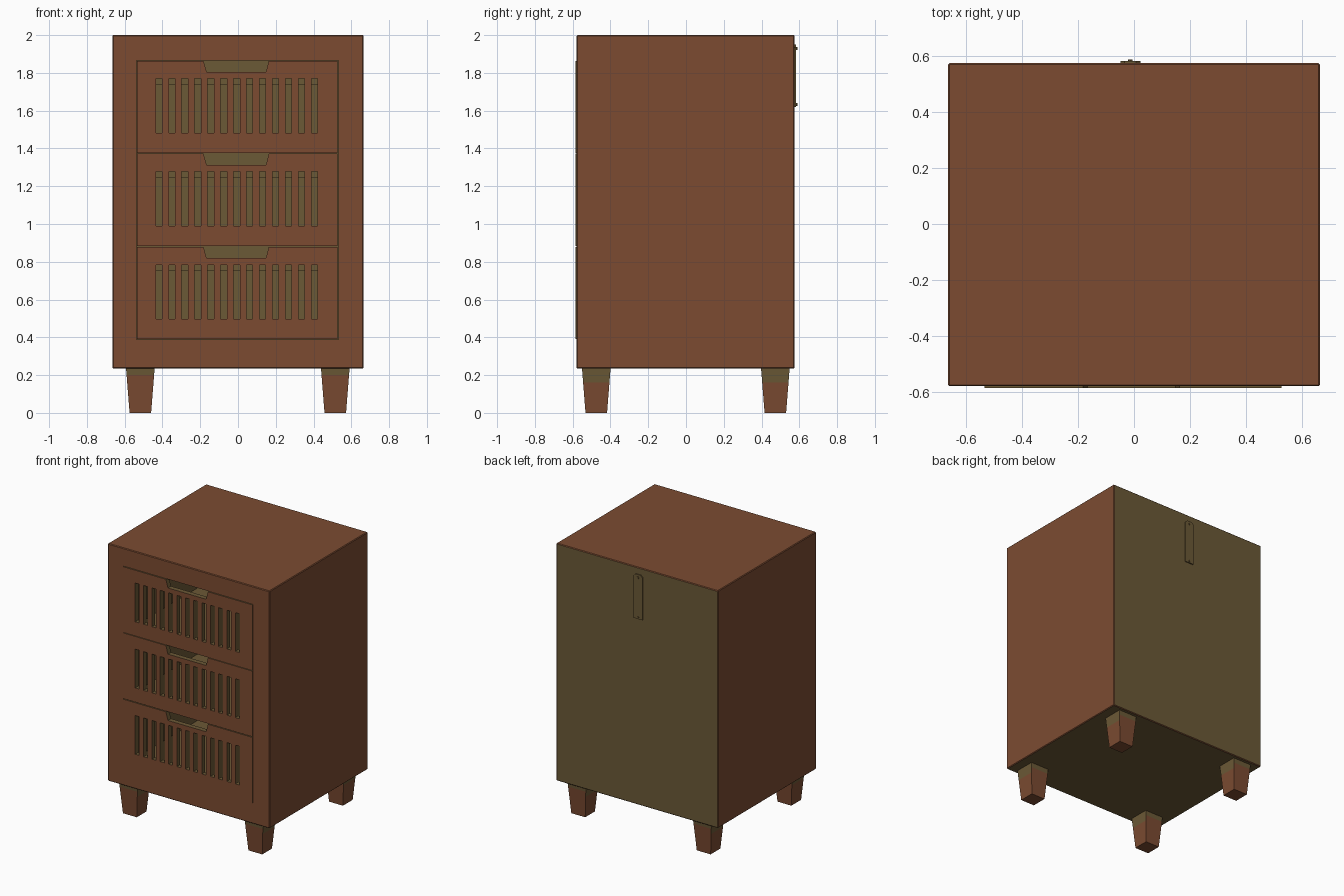
import bpy, bmesh, math
from mathutils import Vector

if "Cube" in bpy.data.objects:
    bpy.data.objects.remove(bpy.data.objects["Cube"])


def material(name, rgb):
    m = bpy.data.materials.new(name)
    m.diffuse_color = (*rgb, 1)
    m.use_nodes = True
    m.node_tree.nodes["Principled BSDF"].inputs["Base Color"].default_value = m.diffuse_color
    return m


WOOD = material("red brown wood", (0.20, 0.071, 0.031))
OLIVE = material("olive board", (0.148, 0.100, 0.037))


def finish(name, bm, rule):
    """Turn a bmesh into an object; rule(face) picks 0 = wood, 1 = olive."""
    bmesh.ops.recalc_face_normals(bm, faces=bm.faces)
    bm.normal_update()
    for f in bm.faces:
        f.material_index = rule(f)
    me = bpy.data.meshes.new(name)
    bm.to_mesh(me)
    bm.free()
    me.materials.append(WOOD)
    me.materials.append(OLIVE)
    ob = bpy.data.objects.new(name, me)
    bpy.context.collection.objects.link(ob)
    return ob


def box(bm, x0, x1, y0, y1, z0, z1):
    vs = bmesh.ops.create_cube(bm, size=1)["verts"]
    for v in vs:
        v.co = Vector((x1 if v.co.x > 0 else x0,
                       y1 if v.co.y > 0 else y0,
                       z1 if v.co.z > 0 else z0))
    return vs


def prism(bm, pts, y0, y1):
    """Extrude an xz outline from y0 to y1."""
    a = [bm.verts.new((x, y0, z)) for x, z in pts]
    b = [bm.verts.new((x, y1, z)) for x, z in pts]
    bm.faces.new(a)
    bm.faces.new(b[::-1])
    n = len(pts)
    for i in range(n):
        j = (i + 1) % n
        bm.faces.new((a[i], b[i], b[j], a[j]))


# Cabinet: softened box whose front is inset and pushed in to form the cavity
X0, X1, Z0, Z1 = -0.537, 0.531, 0.388, 1.866
bm = bmesh.new()
box(bm, -0.665, 0.665, -0.58, 0.575, 0.235, 2.0)
bmesh.ops.bevel(bm, geom=bm.edges[:], offset=0.005, segments=1, affect='EDGES')
bm.normal_update()
front = min(bm.faces, key=lambda f: f.calc_center_median().y)
for y in (-0.58, 0.53):
    bmesh.ops.inset_individual(bm, faces=[front], thickness=0.05)
    for v in front.verts:
        v.co = Vector((X1 if v.co.x > 0 else X0, y, Z1 if v.co.z > 1.1 else Z0))


def cabinet_rule(f):
    c = f.calc_center_median()
    inside = abs(c.x) < 0.55 and abs(c.y) < 0.56 and 0.38 < c.z < 1.9
    return int(inside or f.normal.y > 0.9 or f.normal.z < -0.9)


finish("cabinet", bm, cabinet_rule)

# Drawers: slatted front with a hand notch, and an open box behind it
YF, YB, H = -0.586, -0.55, 0.488
SX0, SX1, SLOTS, SLOT_W = -0.435, 0.421, 13, 0.033
PITCH = (SX1 - SX0 - SLOT_W) / (SLOTS - 1)
L, R = X0 + 0.003, X1 - 0.003
for name, b in (("bottom", 0.391), ("middle", 0.884), ("top", 1.376)):
    bm = bmesh.new()
    s0, s1, t = b + 0.105, b + 0.393, b + H
    prism(bm, [(L, s1), (R, s1), (R, t), (0.163, t), (0.148, t - 0.06),
               (-0.166, t - 0.06), (-0.183, t), (L, t)], YF, YB)
    box(bm, L, R, YF, YB, b, s0)
    box(bm, L, SX0, YF, YB, s0, s1)
    box(bm, SX1, R, YF, YB, s0, s1)
    for i in range(SLOTS - 1):
        x = SX0 + i * PITCH + SLOT_W
        box(bm, x, x + PITCH - SLOT_W, YF, YB, s0, s1)
    finish(name + "_drawer_front", bm, lambda f: int(f.normal.y > -0.9))

    bm = bmesh.new()
    w0, w1, top = b + 0.02, b + 0.04, b + 0.364
    box(bm, -0.50, 0.494, YB, 0.50, w0, w1)
    box(bm, -0.50, -0.48, YB, 0.48, w1, top)
    box(bm, 0.474, 0.494, YB, 0.48, w1, top)
    box(bm, -0.50, 0.494, 0.48, 0.50, w1, top)
    finish(name + "_drawer_box", bm, lambda f: 1)


# Legs: tapered, with an olive band at the top
def leg_rule(f):
    c = f.calc_center_median()
    band = 0.16 if abs(f.normal.x) > 0.7 else 0.2
    return int(c.z > band)


for fy, cy in (("front", -0.475), ("back", 0.473)):
    for sx, cx in (("left", -0.517), ("right", 0.515)):
        bm = bmesh.new()
        for v in box(bm, -1, 1, -1, 1, 0, 0.24):
            h = 0.076 if v.co.z > 0.1 else 0.057
            v.co = Vector((cx + v.co.x * h, cy + v.co.y * h, v.co.z))
        for z in (0.16, 0.2):
            bmesh.ops.bisect_plane(bm, geom=bm.verts[:] + bm.edges[:] + bm.faces[:],
                                   plane_co=(0, 0, z), plane_no=(0, 0, 1))
        finish(f"{fy}_{sx}_leg", bm, leg_rule)

# Wall strap on the back, with a screw near each end
bm = bmesh.new()
cx, r = -0.013, 0.036
pts = [(cx - r, 1.62), (cx + r, 1.62), (cx + r, 1.935), (cx + r - 0.015, 1.95),
       (cx - r + 0.015, 1.95), (cx - r, 1.935)]
prism(bm, pts, 0.57, 0.583)
finish("wall_strap", bm, lambda f: 1)
for name, z in (("upper", 1.928), ("lower", 1.632)):
    bm = bmesh.new()
    prism(bm, [(cx + 0.008 * math.cos(a * math.pi / 4), z + 0.008 * math.sin(a * math.pi / 4))
               for a in range(8)], 0.58, 0.589)
    finish(name + "_strap_screw", bm, lambda f: 1)
